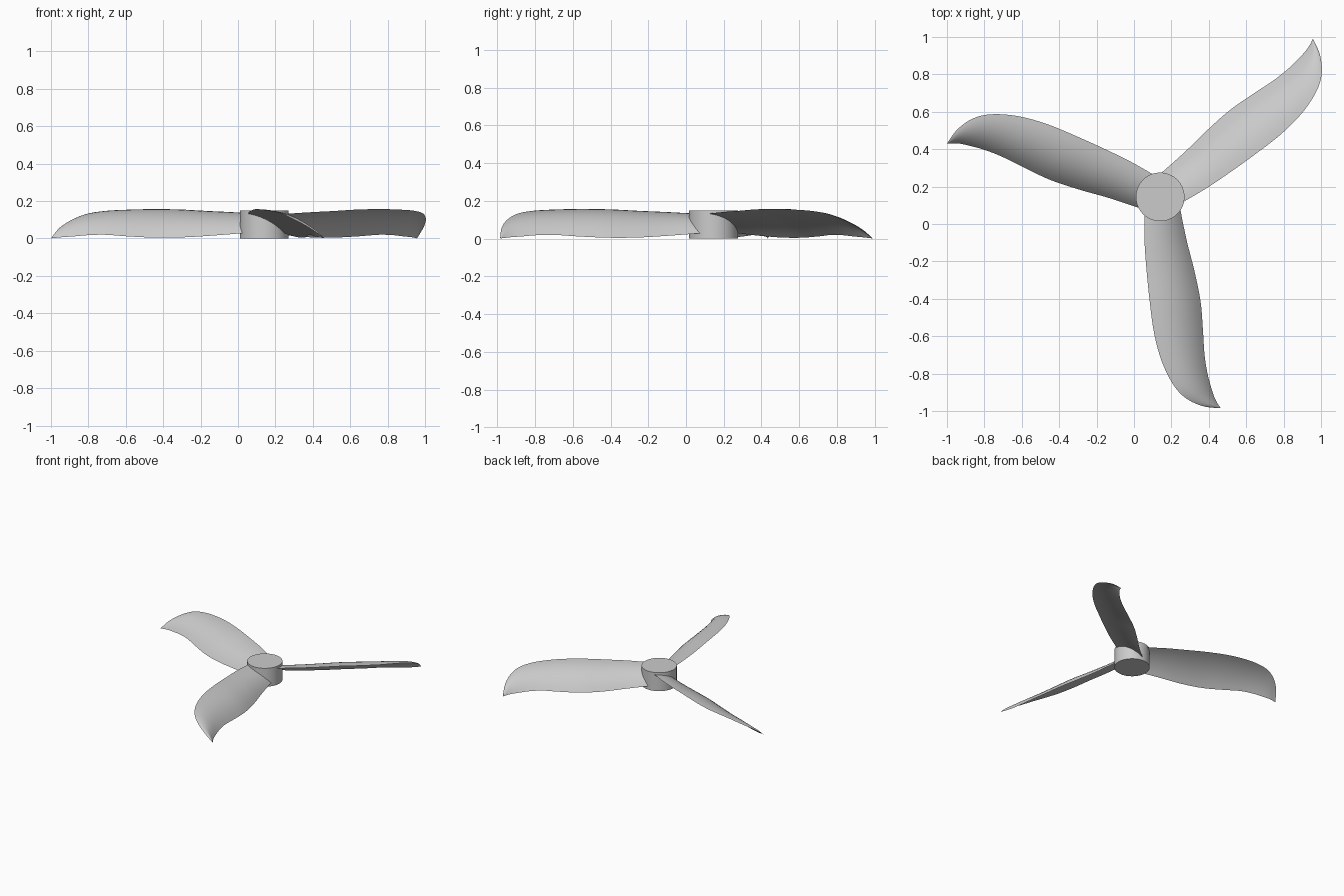
import bpy, bmesh, math
from mathutils import Vector, Matrix

cube = bpy.data.objects.get("Cube")
if cube:
    bpy.data.objects.remove(cube, do_unlink=True)

HUB = Vector((0.14, 0.145, 0))
HUB_RADIUS, HUB_HEIGHT = 0.13, 0.15

grey = bpy.data.materials.new("plain grey")
grey.use_nodes = True
grey.diffuse_color = (0.6, 0.6, 0.6, 1)
grey.node_tree.nodes["Principled BSDF"].inputs["Base Color"].default_value = (0.6, 0.6, 0.6, 1)

# Blade edges as (sideways, outward, height), measured from the hub axis
HIGH_EDGE = [(-.085, .05, .13), (-.084, .23, .14), (-.073, .39, .147), (-.057, .55, .155),
             (-.036, .71, .157), (-.004, .843, .154), (.039, .95, .148), (.093, 1.035, .133),
             (.157, 1.089, .103), (.237, 1.121, .06), (.32, 1.13, .003)]
LOW_EDGE = [(.104, .05, .03), (.141, .23, .016), (.184, .4, .006), (.216, .56, .005),
            (.229, .72, .012), (.237, .843, .02), (.252, .94, .018), (.27, 1.01, .012),
            (.288, 1.067, .008), (.307, 1.105, .004), (.323, 1.128, .001)]


def smooth_path(points, steps=5):
    """Catmull-Rom curve through the points, outward along -y."""
    p = [Vector((x, -y, z)) for x, y, z in points]
    p = [2 * p[0] - p[1]] + p + [2 * p[-1] - p[-2]]
    path = []
    for a, b, c, d in zip(p, p[1:], p[2:], p[3:]):
        for i in range(steps):
            t = i / steps
            path.append(b + (c - a) * t / 2 + (2 * a - 5 * b + 4 * c - d) * t ** 2 / 2
                        + (3 * b - a - 3 * c + d) * t ** 3 / 2)
    return path + [p[-2]]


def add_object(name, bm):
    bmesh.ops.recalc_face_normals(bm, faces=bm.faces)
    mesh = bpy.data.meshes.new(name)
    bm.to_mesh(mesh)
    bm.free()
    mesh.materials.append(grey)
    obj = bpy.data.objects.new(name, mesh)
    bpy.context.collection.objects.link(obj)
    bpy.ops.object.select_all(action='DESELECT')
    obj.select_set(True)
    bpy.context.view_layer.objects.active = obj
    bpy.ops.object.shade_smooth_by_angle(angle=math.radians(40))
    return obj


def blade_section(high, low, segments=10):
    """Closed cambered section between the two edges."""
    chord = low - high
    up = Vector((-chord.z, 0, chord.x)).normalized() * chord.length

    def point(u, camber):
        return high + chord * u + up * camber * 4 * u * (1 - u)
    top = [point(i / segments, 0.13) for i in range(segments + 1)]
    under = [point(i / segments, 0.07) for i in range(segments - 1, 0, -1)]
    return top + under


# Hub
bm = bmesh.new()
bmesh.ops.create_cone(bm, cap_ends=True, segments=64, radius1=HUB_RADIUS, radius2=HUB_RADIUS,
                      depth=HUB_HEIGHT,
                      matrix=Matrix.Translation(HUB + Vector((0, 0, HUB_HEIGHT / 2))))
add_object("hub", bm)

# Three swept, cambered blades
for k, name in enumerate(("front_blade", "left_blade", "right_blade")):
    bm = bmesh.new()
    rings = [[bm.verts.new(v) for v in blade_section(high, low)]
             for high, low in zip(smooth_path(HIGH_EDGE), smooth_path(LOW_EDGE))]
    for a, b in zip(rings, rings[1:]):
        for i in range(len(a)):
            j = (i + 1) % len(a)
            bm.faces.new((a[i], a[j], b[j], b[i]))
    bm.faces.new(rings[0])
    bm.faces.new(rings[-1])
    blade = add_object(name, bm)
    blade.location = HUB
    blade.rotation_euler.z = k * math.tau / 3
